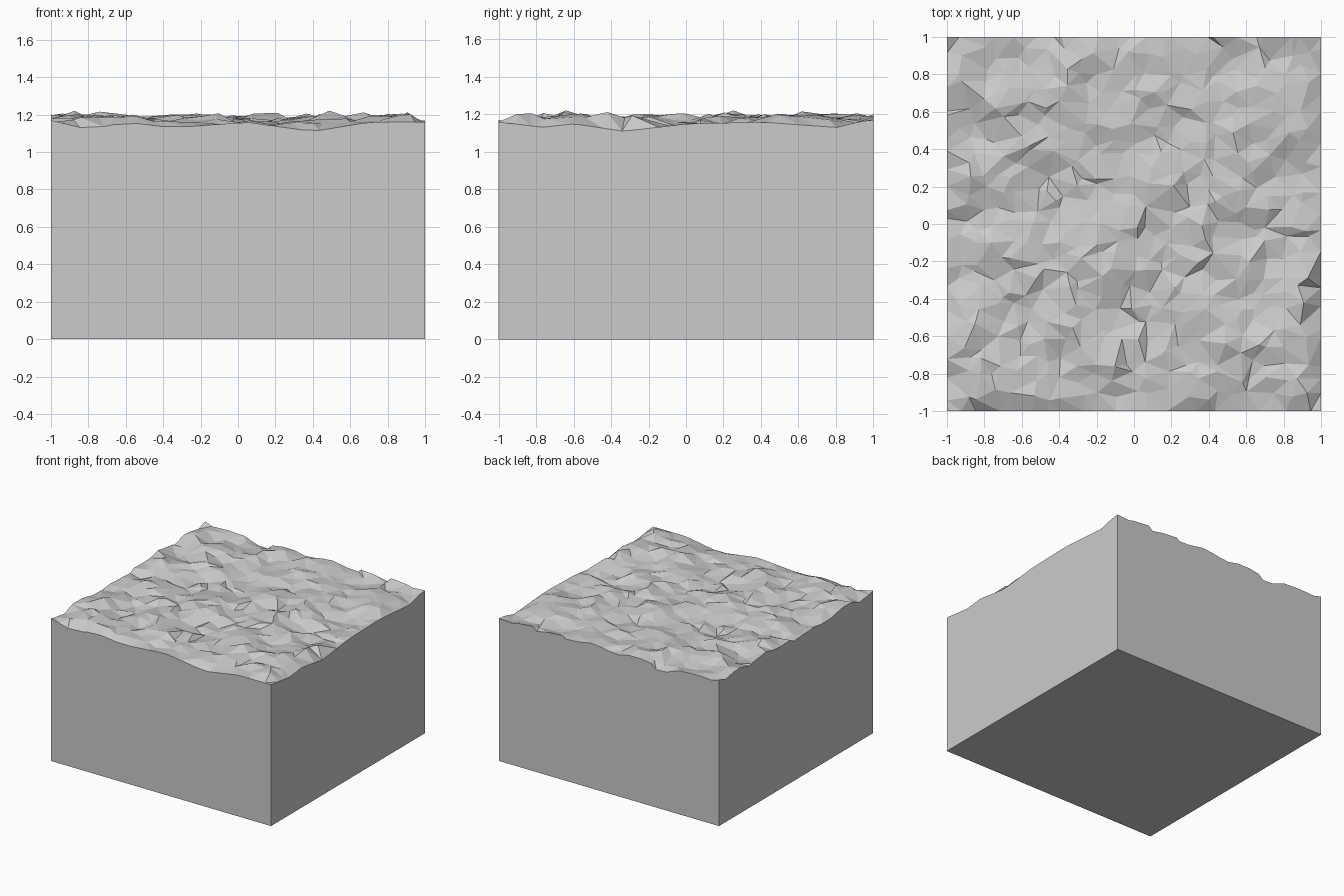
import bpy
import bmesh
import random
from mathutils import Vector, noise
from mathutils.geometry import delaunay_2d_cdt

cube = bpy.data.objects.get("Cube")
if cube:
    bpy.data.objects.remove(cube, do_unlink=True)

random.seed(7)
CELLS = 22
STEP = 2 / CELLS

# Rim heights along the front and left sides, as (position, height)
FRONT_RIM = [(-1, 1.17), (-0.8, 1.12), (-0.6, 1.16), (-0.35, 1.13), (0.05, 1.16),
             (0.4, 1.11), (0.7, 1.16), (1, 1.16)]
LEFT_RIM = [(-1, 1.16), (-0.75, 1.13), (-0.6, 1.15), (-0.33, 1.11), (0, 1.15),
            (0.4, 1.16), (0.8, 1.13), (0.9, 1.16), (1, 1.17)]


def along(profile, t):
    for (a, h), (b, k) in zip(profile, profile[1:]):
        if t <= b:
            return h + (k - h) * (t - a) / (b - a)
    return profile[-1][1]


def height(x, y):
    if y == -1:
        return along(FRONT_RIM, x)
    if x == 1:
        return along(LEFT_RIM, y)
    swell = 0.055 * noise.noise(Vector((x * 4, y * 4, 3.7)))
    return min(1.23, max(1.11, 1.172 + swell + random.uniform(-0.018, 0.018)))


def place(i):
    # Rim points stay on the straight sides, inner points scatter
    if i in (0, CELLS):
        return -1.0 if i == 0 else 1.0
    return -1 + STEP * (i + random.uniform(-0.42, 0.42))


# Irregular triangle mesh for the rough top
points = [Vector((place(i), place(j))) for j in range(CELLS + 1) for i in range(CELLS + 1)]
coords, _, triangles, *_ = delaunay_2d_cdt(points, [], [], 0, 1e-5)

bm = bmesh.new()
verts = [bm.verts.new((p.x, p.y, height(round(p.x, 5), round(p.y, 5)))) for p in coords]
for tri in triangles:
    bm.faces.new([verts[i] for i in tri])

# Straight walls and the flat base
rim = [e for e in bm.edges if e.is_boundary]
walls = bmesh.ops.extrude_edge_only(bm, edges=rim)["geom"]
for v in walls:
    if isinstance(v, bmesh.types.BMVert):
        v.co.z = 0
base_edges = [e for e in walls if isinstance(e, bmesh.types.BMEdge) and e.is_boundary]
bmesh.ops.contextual_create(bm, geom=base_edges)
bmesh.ops.recalc_face_normals(bm, faces=bm.faces)

mesh = bpy.data.meshes.new("ground_block")
bm.to_mesh(mesh)
bm.free()
block = bpy.data.objects.new("ground_block", mesh)
bpy.context.collection.objects.link(block)

# Plain grey stone
grey = bpy.data.materials.new("light_grey")
grey.use_nodes = True
grey.diffuse_color = (0.6, 0.6, 0.6, 1)
grey.node_tree.nodes["Principled BSDF"].inputs["Base Color"].default_value = (0.6, 0.6, 0.6, 1)
mesh.materials.append(grey)
